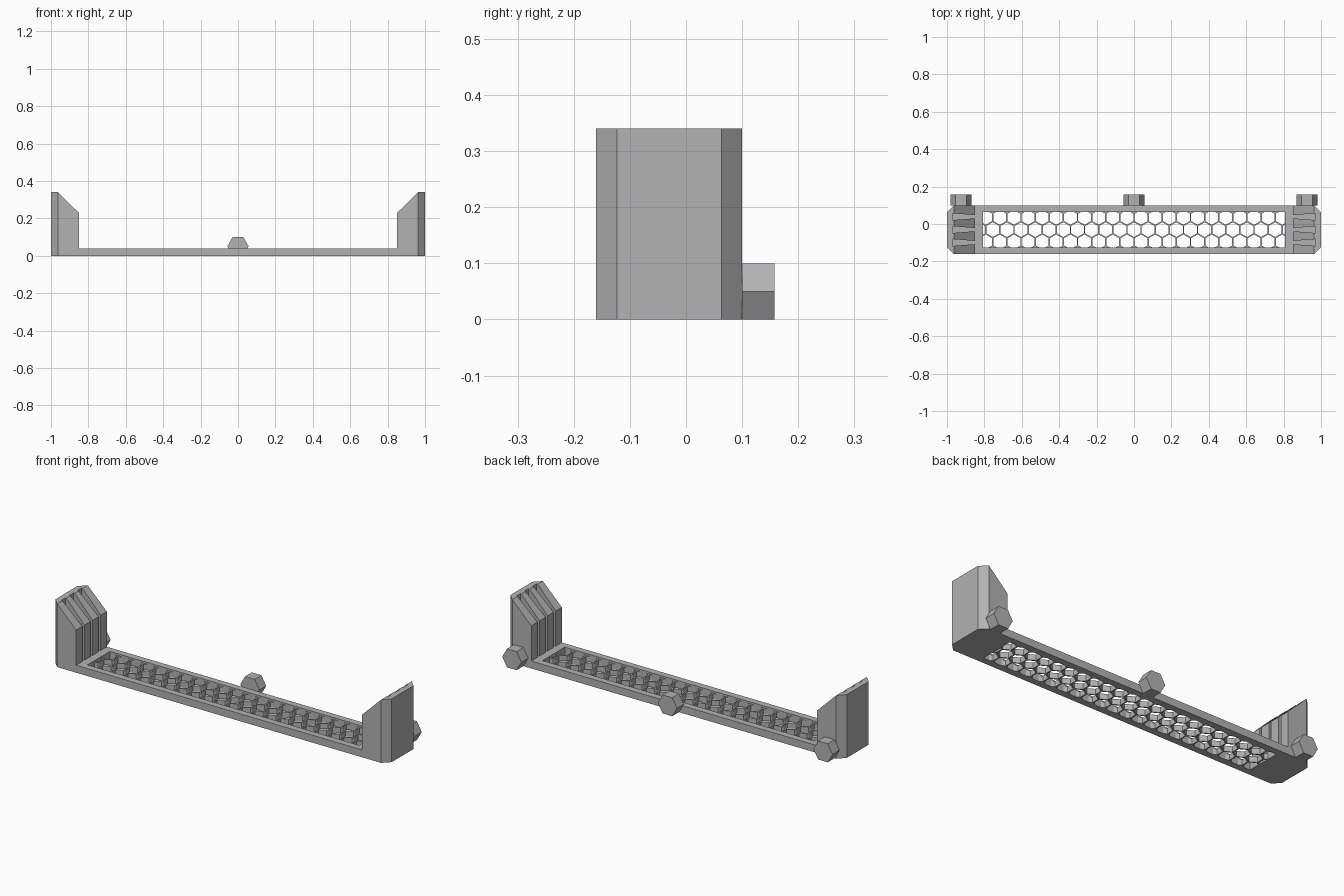
import bpy, bmesh, math

if "Cube" in bpy.data.objects:
    bpy.data.objects.remove(bpy.data.objects["Cube"])

grey = bpy.data.materials.new("plain_grey")
grey.diffuse_color = (0.45, 0.45, 0.45, 1)
grey.use_nodes = True
grey.node_tree.nodes["Principled BSDF"].inputs["Base Color"].default_value = grey.diffuse_color


def prism(name, pts, lo, hi, axis="z"):
    """Extrude a 2D outline along an axis (y outlines are given as x, z)."""
    bm = bmesh.new()
    put = (lambda p: (p[0], p[1], lo)) if axis == "z" else (lambda p: (p[0], lo, p[1]))
    vec = (0, 0, hi - lo) if axis == "z" else (0, hi - lo, 0)
    for poly in (pts if isinstance(pts[0], list) else [pts]):
        f = bm.faces.new([bm.verts.new(put(p)) for p in poly])
        r = bmesh.ops.extrude_face_region(bm, geom=[f])
        bmesh.ops.translate(bm, vec=vec, verts=[v for v in r["geom"] if isinstance(v, bmesh.types.BMVert)])
    bmesh.ops.recalc_face_normals(bm, faces=bm.faces)
    me = bpy.data.meshes.new(name)
    bm.to_mesh(me)
    bm.free()
    ob = bpy.data.objects.new(name, me)
    bpy.context.collection.objects.link(ob)
    me.materials.append(grey)
    return ob


def cut(ob, cutter):
    """Subtract a cutter, apply, and remove the cutter."""
    cutter.hide_render = True
    m = ob.modifiers.new("cut", "BOOLEAN")
    m.operation, m.object, m.solver = "DIFFERENCE", cutter, "EXACT"
    bpy.context.view_layer.objects.active = ob
    bpy.ops.object.modifier_apply(modifier=m.name)
    bpy.data.objects.remove(cutter)


def clip(poly, k, limit, sign):
    """Clip a polygon to sign * coord[k] <= sign * limit."""
    out = []
    for a, b in zip(poly, poly[1:] + poly[:1]):
        da, db = sign * (limit - a[k]), sign * (limit - b[k])
        if da >= 0:
            out.append(a)
        if da * db < 0:
            t = da / (da - db)
            out.append((a[0] + t * (b[0] - a[0]), a[1] + t * (b[1] - a[1])))
    return out


Y0, Y1, YC = -0.16, 0.10, -0.03
C = 0.037
HX, HY = 0.808, 0.095

# Tray base with chamfered corners
tray = prism("tray_base", [(-1, Y0 + C), (-1 + C, Y0), (1 - C, Y0), (1, Y0 + C),
                           (1, Y1 - C), (1 - C, Y1), (-1 + C, Y1), (-1, Y1 - C)], 0, 0.04)

# Shallow recess above the honeycomb
cut(tray, prism("recess_cutter", [(-HX, YC - HY), (HX, YC - HY), (HX, YC + HY), (-HX, YC + HY)], 0.03, 0.06))

# Three rows of honeycomb holes, clipped to the rectangle
pitch, rad = 0.0755, 0.0395
cells = []
for row in (-1, 0, 1):
    for i in range(-12, 13):
        cx = (i + 0.5 * (row != 0)) * pitch
        cy = YC + row * pitch * 0.866
        hexa = [(cx + rad * math.sin(a * math.pi / 3), cy + rad * math.cos(a * math.pi / 3)) for a in range(6)]
        for k, lim, s in ((0, HX, 1), (0, -HX, -1), (1, YC + HY, 1), (1, YC - HY, -1)):
            hexa = clip(hexa, k, lim, s)
        if len(hexa) > 2 and max(p[0] for p in hexa) - min(p[0] for p in hexa) > 0.01:
            cells.append(hexa)
cut(tray, prism("honeycomb_cutter", cells, -0.02, 0.035))

for s, side in ((-1, "left"), (1, "right")):
    # End block: chamfered plan, sloped inner top, wedge slots between ribs
    block = prism(side + "_end_block", [(s * x, y) for x, y in (
        (0.85, Y0), (1 - C, Y0), (1, Y0 + C), (1, Y1 - C), (1 - C, Y1), (0.85, Y1))], 0.04, 0.34)
    cut(block, prism("slope_cutter", [(s * x, z) for x, z in (
        (0.80, 0.18), (1 - C, 0.34), (1 - C, 0.40), (0.80, 0.40))], -0.3, 0.3, "y"))
    slots = []
    for i in (-1, 0, 1):
        y = YC + i * 0.069
        slots.append([(s * x, y + d) for x, d in (
            (0.84, -0.008), (0.97, -0.018), (0.97, 0.018), (0.84, 0.008))])
    cut(block, prism("slot_cutter", slots, 0.03, 0.5))

# Hexagonal knobs along the back
for x, side in ((-0.925, "left"), (0, "middle"), (0.925, "right")):
    prism(side + "_hex_knob", [(x + 0.057 * math.cos(a * math.pi / 3), 0.05 + 0.0577 * math.sin(a * math.pi / 3))
                               for a in range(6)], Y1, 0.158, "y")
